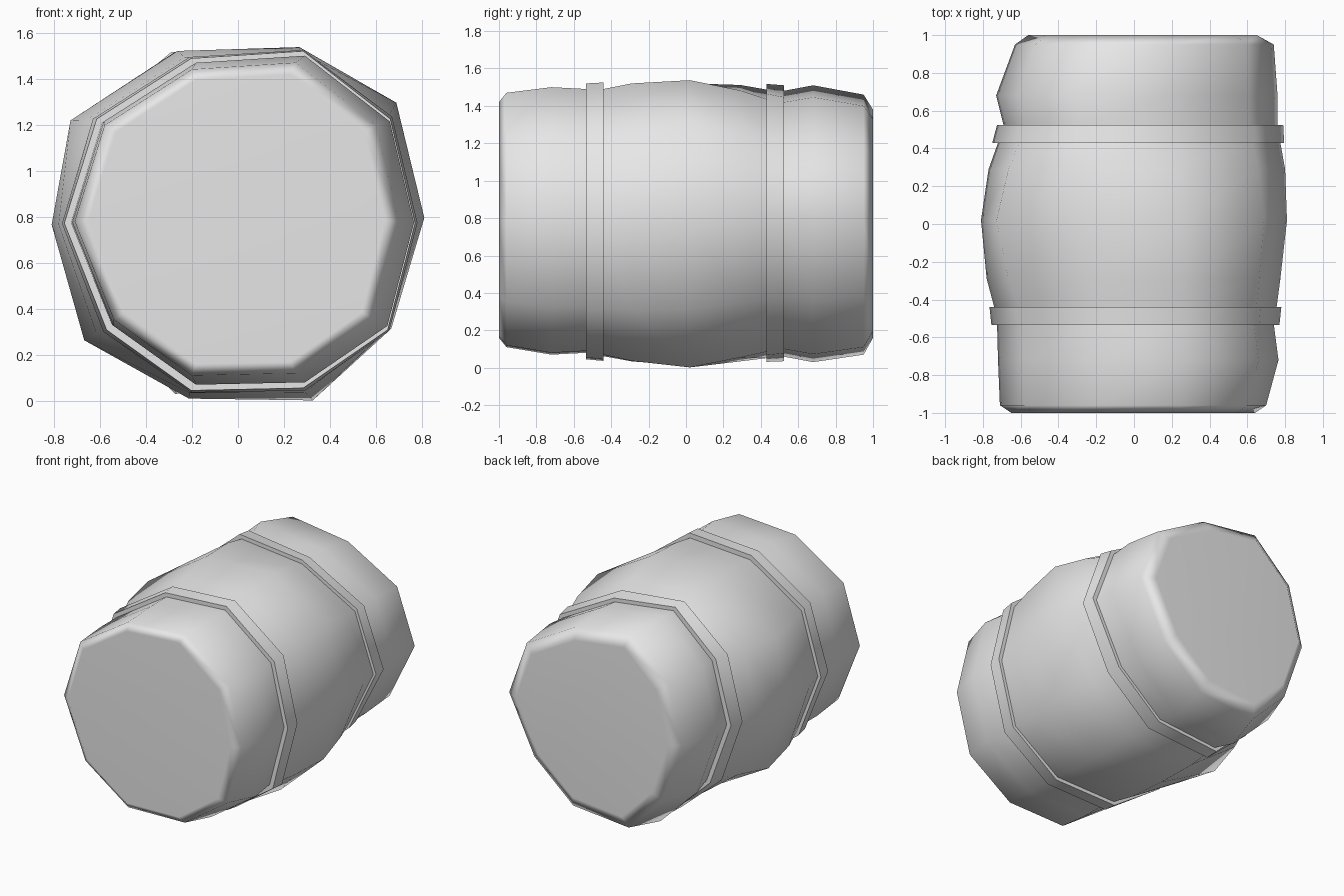
import bpy
import bmesh
import math

cube = bpy.data.objects.get("Cube")
if cube:
    bpy.data.objects.remove(cube, do_unlink=True)

grey = bpy.data.materials.new("plain grey")
grey.use_nodes = True
grey.diffuse_color = (0.8, 0.8, 0.8, 1)
grey.node_tree.nodes["Principled BSDF"].inputs["Base Color"].default_value = (0.8, 0.8, 0.8, 1)


def normalise(outline):
    """Scale an outline to fill the unit square."""
    xs, zs = zip(*outline)
    return [((x - min(xs)) / (max(xs) - min(xs)),
             (z - min(zs)) / (max(zs) - min(zs))) for x, z in outline]


# Hand-cut ten-sided outlines (x, z): bulging middle, front end, twisted back end
MIDDLE = normalise([(.27, 1.54), (.69, 1.3), (.81, .8), (.67, .32), (.33, .01),
                    (-.21, .02), (-.67, .27), (-.81, .77), (-.73, 1.22), (-.26, 1.52)])
FRONT = normalise([(.25, 1.5), (.6, 1.22), (.7, .79), (.59, .35), (.25, .11),
                   (-.2, .1), (-.54, .35), (-.71, .79), (-.58, 1.22), (-.2, 1.47)])
BACK = normalise([(.21, 1.4), (.6, 1.18), (.74, .79), (.54, .38), (.23, .11),
                  (-.21, .07), (-.48, .34), (-.63, .77), (-.52, 1.19), (-.23, 1.46)])


def section(y, left, right, low, high, inset=0):
    """Ten points at depth y that fit the given extents."""
    blend = max(0, 1 - abs(y) / .5)
    left, right, low, high = left + inset, right - inset, low + inset, high - inset
    points = []
    for (mx, mz), (ex, ez) in zip(MIDDLE, BACK if y > 0 else FRONT):
        u = ex + (mx - ex) * blend
        v = ez + (mz - ez) * blend
        points.append((left + u * (right - left), y, low + v * (high - low)))
    return points


def loft(name, sections, closed=False):
    """Skin the sections; cap both ends, or join last to first."""
    bm = bmesh.new()
    rings = [[bm.verts.new(p) for p in points] for points in sections]
    pairs = list(zip(rings, rings[1:]))
    if closed:
        pairs.append((rings[-1], rings[0]))
    else:
        bm.faces.new(rings[0])
        bm.faces.new(rings[-1])
    for a, b in pairs:
        for i in range(len(a)):
            j = (i + 1) % len(a)
            bm.faces.new((a[i], a[j], b[j], b[i]))
    bmesh.ops.recalc_face_normals(bm, faces=bm.faces)
    mesh = bpy.data.meshes.new(name)
    bm.to_mesh(mesh)
    bm.free()
    obj = bpy.data.objects.new(name, mesh)
    bpy.context.collection.objects.link(obj)
    mesh.materials.append(grey)
    # Soft rims with flat ends, crisp hoop edges
    bpy.ops.object.select_all(action="DESELECT")
    obj.select_set(True)
    bpy.context.view_layer.objects.active = obj
    bpy.ops.object.shade_smooth_by_angle(angle=math.radians(70))
    weighted = obj.modifiers.new("weighted normals", "WEIGHTED_NORMAL")
    weighted.keep_sharp = True


# Barrel body: depth, then left, right, low and high extents
BODY = [
    (-1, -.65, .64, .16, 1.42),
    (-.96, -.71, .7, .11, 1.47),
    (-.72, -.72, .765, .07, 1.5),
    (-.53, -.725, .74, .08, 1.49),
    (-.44, -.74, .755, .06, 1.49),
    (-.29, -.78, .775, .03, 1.52),
    (.02, -.81, .81, 0, 1.54),
    (.29, -.77, .8, .03, 1.52),
    (.43, -.72, .775, .05, 1.49),
    (.52, -.69, .76, .06, 1.48),
    (.68, -.73, .76, .03, 1.51),
    (.95, -.63, .74, .07, 1.46),
    (1, -.56, .65, .16, 1.38),
]
loft("barrel_body", [section(*row) for row in BODY])

# Hoops: solid bands wrapped around the body
HOOPS = {
    "front_hoop": [(-.535, -.755, .77, .045, 1.52), (-.44, -.765, .78, .035, 1.525)],
    "back_hoop": [(.43, -.75, .795, .03, 1.52), (.525, -.725, .79, .035, 1.51)],
}
for name, (near, far) in HOOPS.items():
    loft(name, [section(*near, .08), section(*near), section(*far), section(*far, .08)],
         closed=True)
